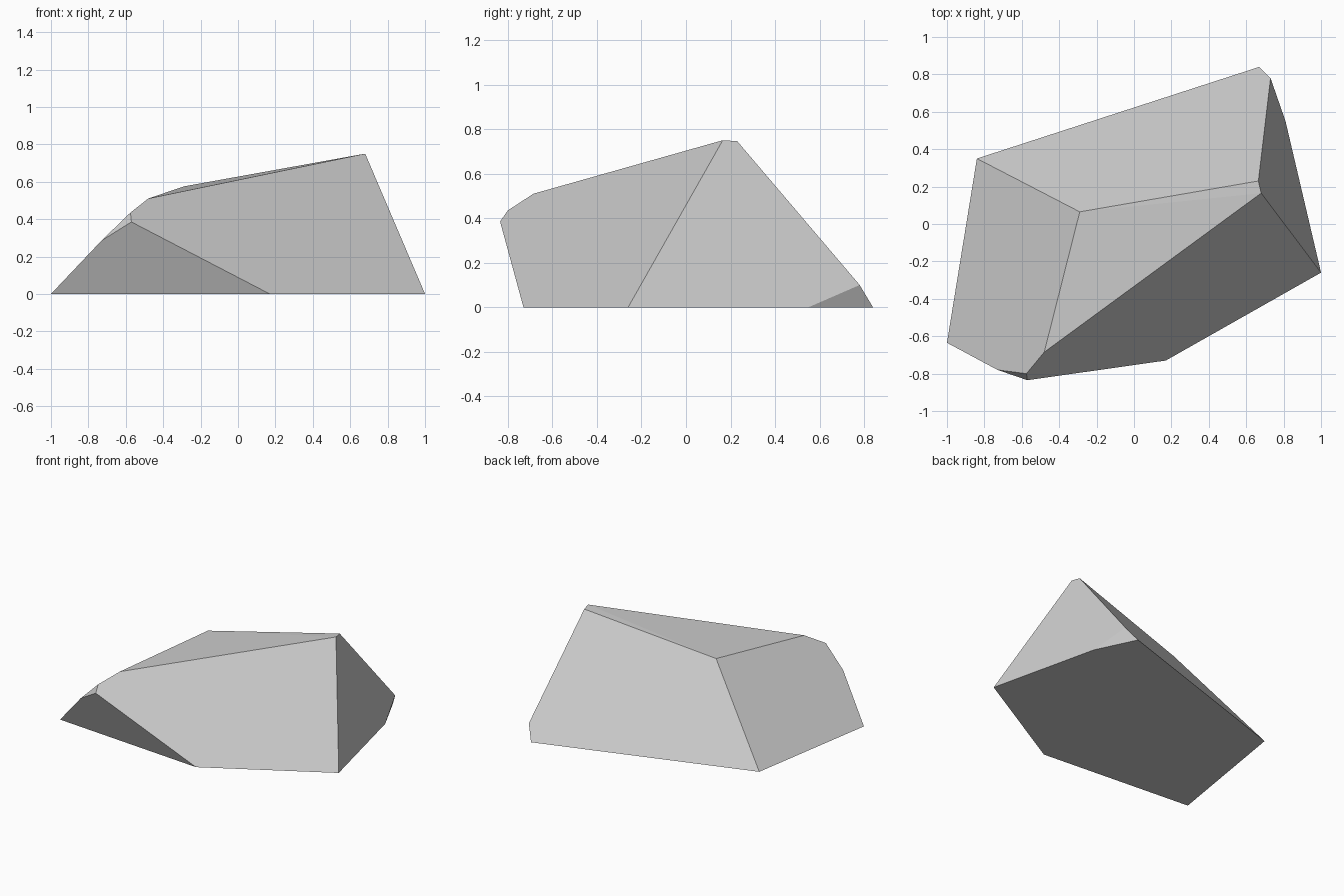
import bpy
import bmesh
from math import radians

default_cube = bpy.data.objects.get("Cube")
if default_cube:
    bpy.data.objects.remove(default_cube, do_unlink=True)


def flat_colour(name, rgb):
    colour = (*rgb, 1.0)
    mat = bpy.data.materials.new(name)
    mat.use_nodes = True
    mat.diffuse_color = colour
    mat.node_tree.nodes["Principled BSDF"].inputs["Base Color"].default_value = colour
    return mat


def faceted_stone(name, corners, mat):
    """Wrap the corners in a convex skin and merge coplanar triangles."""
    bm = bmesh.new()
    for corner in corners:
        bm.verts.new(corner)
    bmesh.ops.convex_hull(bm, input=bm.verts[:])
    bmesh.ops.dissolve_limit(bm, angle_limit=radians(3), verts=bm.verts[:], edges=bm.edges[:])
    bmesh.ops.recalc_face_normals(bm, faces=bm.faces[:])
    mesh = bpy.data.meshes.new(name)
    bm.to_mesh(mesh)
    bm.free()
    mesh.materials.append(mat)
    obj = bpy.data.objects.new(name, mesh)
    bpy.context.collection.objects.link(obj)
    return obj


# Footprint on the ground
footprint = [(x, y, 0) for x, y in (
    (-1, -0.635), (-0.84, 0.35), (0.67, 0.84),
    (0.81, 0.55), (1, -0.26), (0.17, -0.73))]

# Ridge and upper slab corners
crown = [(0.68, 0.165, 0.75), (0.665, 0.23, 0.746),
         (-0.29, 0.065, 0.575), (-0.48, -0.685, 0.51)]

# Chipped corners: overhanging nose at the front, small nick at the back
nose = [(-0.57, -0.835, 0.385), (-0.575, -0.8, 0.435), (-0.73, -0.78, 0.285)]
nick = [(0.73, 0.78, 0.1)]

stone_grey = flat_colour("stone grey", (0.6, 0.6, 0.6))
faceted_stone("rock", footprint + crown + nose + nick, stone_grey)
